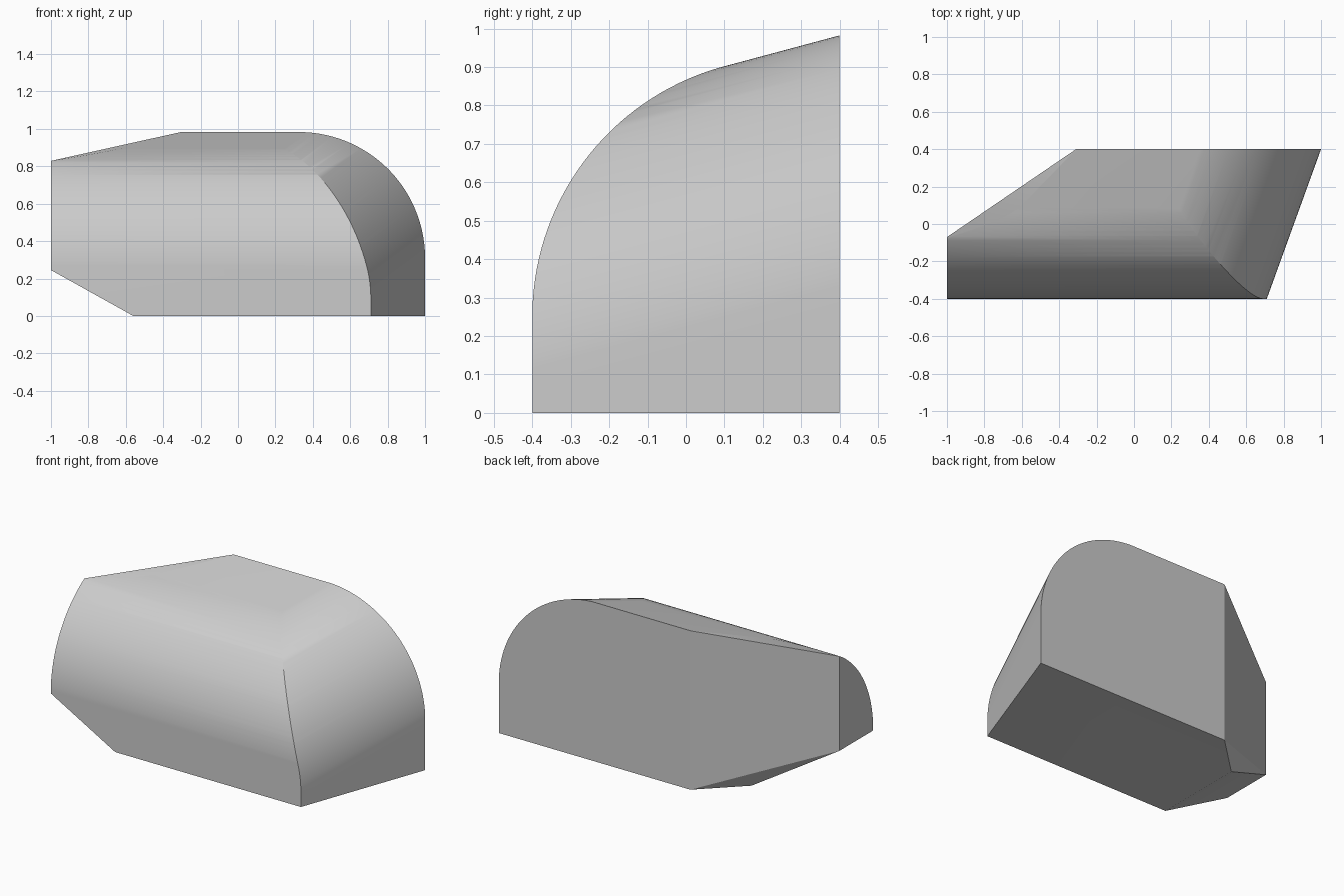
import bpy, bmesh
from math import sin, cos, radians
from mathutils import Vector, Matrix

cube = bpy.data.objects.get("Cube")
if cube:
    bpy.data.objects.remove(cube, do_unlink=True)

R = 0.675          # radius of both rounded sides
STEPS = 32         # facets per rounded side
SLOPE = radians(15)


def cut(bm, point, normal):
    """Slice off everything on the normal side and cap the opening."""
    bmesh.ops.bisect_plane(bm, geom=bm.verts[:] + bm.edges[:] + bm.faces[:], dist=1e-5,
                           plane_co=Vector(point), plane_no=Vector(normal).normalized(),
                           clear_outer=True)
    rim = [e for e in bm.edges if e.is_boundary]
    if rim:
        bmesh.ops.holes_fill(bm, edges=rim, sides=0)


def cut_through(bm, a, b, c, up):
    """Slice along the plane of three points, removing its upper or lower side."""
    a, b, c = Vector(a), Vector(b), Vector(c)
    n = (b - a).cross(c - a)
    cut(bm, a, n if n.z * up > 0 else -n)


# Solid block to carve
bm = bmesh.new()
bmesh.ops.create_cube(bm, size=1, matrix=Matrix.Translation((0, 0, 0.6)) @ Matrix.Diagonal((2, 0.8, 1.2, 1)))

# Rounded front running into the sloping roof
for i in range(STEPS + 1):
    a = radians(180) - (radians(90) - SLOPE) * i / STEPS
    n = Vector((0, cos(a), sin(a)))
    cut(bm, Vector((0, -0.4 + R, 0.25)) + n * R, n)

# Rounded end, swept forward along the slanted roof direction
sweep = Vector((-0.29, -0.8, -0.8 * 0.268))
for i in range(STEPS):
    a = radians(90) * i / STEPS
    tangent = Vector((-sin(a), 0, cos(a)))
    cut(bm, (1 - R + R * cos(a), 0.4, 0.308 + R * sin(a)), tangent.cross(sweep))

# Diagonal rear wall and rising underside at the narrow end
cut(bm, (-0.31, 0.4, 0), (-0.47, 0.69, 0))
cut(bm, (-0.56, 0, 0), (-0.245, 0, -0.44))

# Shallow facets above and below the diagonal wall
cut_through(bm, (-0.31, 0.4, 0.982), (-0.6, 0.1, 0.902), (-1, -0.07, 0.829), 1)
cut_through(bm, (-0.31, 0.4, 0), (-0.56, 0.16, 0), (-1, -0.07, 0.245), -1)

bmesh.ops.remove_doubles(bm, verts=bm.verts[:], dist=1e-4)
bmesh.ops.recalc_face_normals(bm, faces=bm.faces[:])
mesh = bpy.data.meshes.new("rounded_block")
bm.to_mesh(mesh)
bm.free()
block = bpy.data.objects.new("rounded_block", mesh)
bpy.context.collection.objects.link(block)

# Plain grey finish
grey = bpy.data.materials.new("light_grey")
grey.use_nodes = True
grey.diffuse_color = (0.6, 0.6, 0.6, 1)
grey.node_tree.nodes["Principled BSDF"].inputs["Base Color"].default_value = (0.6, 0.6, 0.6, 1)
mesh.materials.append(grey)

# Smooth curves with crisp corners
bpy.context.view_layer.objects.active = block
block.select_set(True)
bpy.ops.object.shade_smooth_by_angle(angle=radians(30))
weighted = block.modifiers.new("even_shading", "WEIGHTED_NORMAL")
weighted.keep_sharp = True
